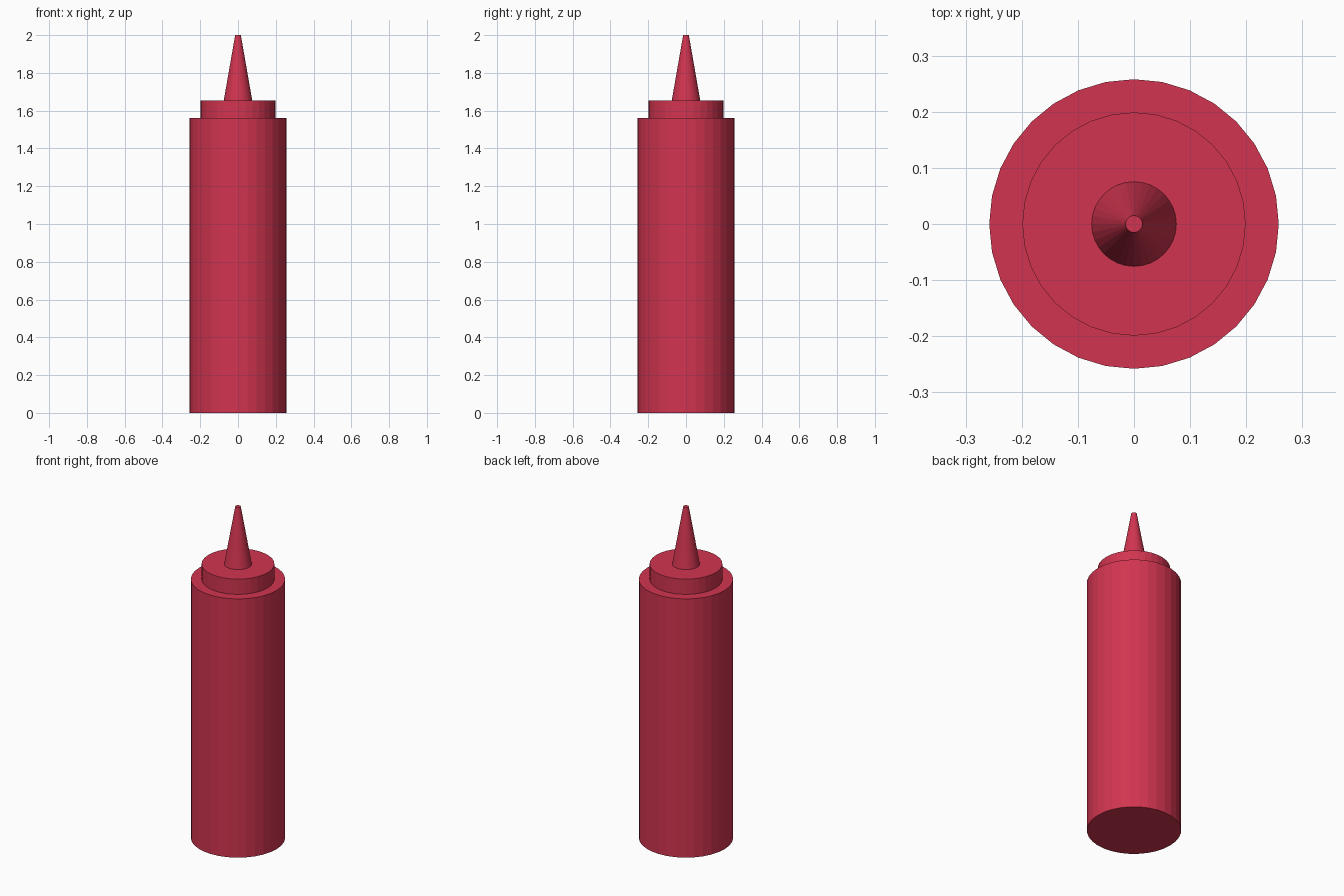
import bpy

if "Cube" in bpy.data.objects:
    bpy.data.objects.remove(bpy.data.objects["Cube"])


def tapered_part(name, z0, z1, r0, r1, mat):
    """Flat-faced 32-sided cylinder or cone standing between z0 and z1."""
    bpy.ops.mesh.primitive_cone_add(vertices=32, radius1=r0, radius2=r1,
                                    depth=z1 - z0, location=(0, 0, (z0 + z1) / 2))
    ob = bpy.context.object
    ob.name = name
    ob.data.materials.append(mat)
    return ob


red = bpy.data.materials.new("red_plastic")
red.diffuse_color = (0.64, 0.035, 0.08, 1)
red.use_nodes = True
red.node_tree.nodes["Principled BSDF"].inputs["Base Color"].default_value = red.diffuse_color

# Squeeze bottle: body, screw cap, tapered nozzle
tapered_part("bottle_body", 0.0, 1.561, 0.258, 0.258, red)
tapered_part("cap", 1.561, 1.653, 0.199, 0.199, red)
tapered_part("nozzle", 1.653, 2.0, 0.0755, 0.015, red)
